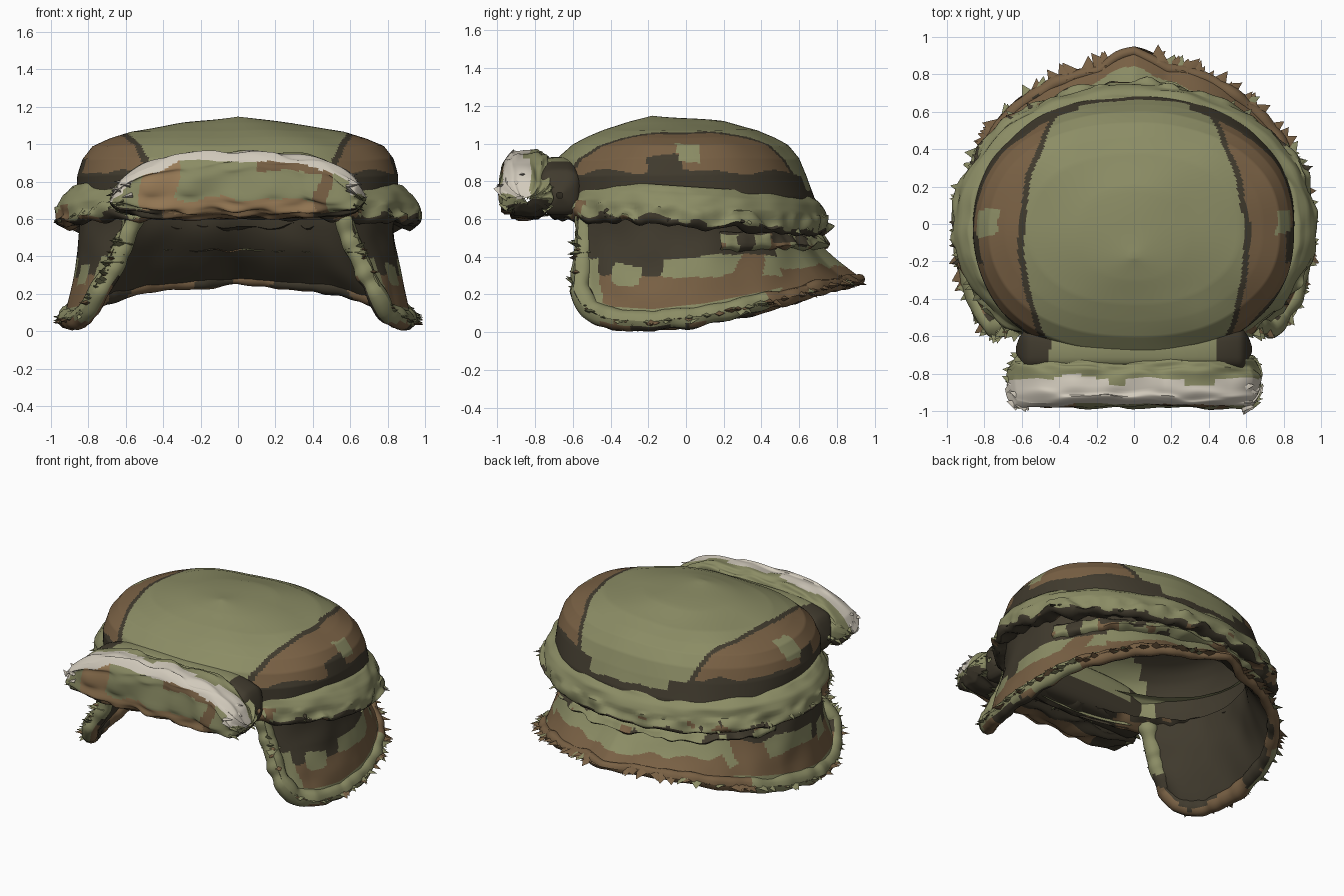
import bpy, bmesh, math, random
from mathutils import Vector, noise

random.seed(4)
cube = bpy.data.objects.get("Cube")
if cube:
    bpy.data.objects.remove(cube)

# Flat colours
OLIVE, BROWN, DARK, WHITE, TAN = range(5)
palette = {"olive cloth": (.26, .265, .13), "brown cloth": (.19, .118, .058),
           "dark cloth": (.052, .043, .027), "pale fur": (.64, .59, .5),
           "tan cloth": (.32, .2, .095)}
materials = []
for label, rgb in palette.items():
    mat = bpy.data.materials.new(label)
    mat.use_nodes = True
    mat.diffuse_color = (*rgb, 1)
    mat.node_tree.nodes["Principled BSDF"].inputs["Base Color"].default_value = (*rgb, 1)
    materials.append(mat)


def table(points, x):
    """Straight-line interpolation; each point is (x, value, ...)."""
    for a, b in zip(points, points[1:]):
        if x <= b[0]:
            k = max(0, (x - a[0]) / (b[0] - a[0]))
            return [p + (q - p) * k for p, q in zip(a[1:], b[1:])]
    return list(points[-1][1:])


def wob(p, freq=6, amount=.03):
    return noise.noise(Vector(p) * freq) * amount


def power(c, e):
    return math.copysign(abs(c) ** e, c)


def finish(name, bm, angle):
    mesh = bpy.data.meshes.new(name)
    bm.to_mesh(mesh)
    bm.free()
    for mat in materials:
        mesh.materials.append(mat)
    obj = bpy.data.objects.new(name, mesh)
    bpy.context.collection.objects.link(obj)
    bpy.ops.object.select_all(action="DESELECT")
    obj.select_set(True)
    bpy.context.view_layer.objects.active = obj
    bpy.ops.object.shade_smooth_by_angle(angle=math.radians(angle))


def surface(name, fn, nu, nv, rule):
    """Skin of fn(u, v), coloured face by face with rule(centre, u, v)."""
    bm = bmesh.new()
    grid = [[bm.verts.new(fn(i / nu, j / nv)) for j in range(nv + 1)] for i in range(nu + 1)]
    for i in range(nu):
        for j in range(nv):
            f = bm.faces.new((grid[i][j], grid[i + 1][j], grid[i + 1][j + 1], grid[i][j + 1]))
            f.material_index = rule(f.calc_center_median(), (i + .5) / nu, (j + .5) / nv)
    bmesh.ops.remove_doubles(bm, verts=bm.verts, dist=.0002)
    bmesh.ops.recalc_face_normals(bm, faces=bm.faces)
    finish(name, bm, 55)


def tufts(name, count, sample):
    """Broad ragged fur points; sample() gives (base, direction, length, colour)."""
    bm = bmesh.new()
    for _ in range(count):
        base, way, length, colour = sample()
        way = way.normalized()
        side = way.cross(Vector((0, 0, 1))).normalized() * length * .75
        other = way.cross(side) * .5
        tip = base + way * length
        tip = Vector((max(-.99, min(.99, tip.x)), min(.985, tip.y), max(.004, tip.z)))
        foot = base - way * .03
        ring = [bm.verts.new(foot + s) for s in (side, other, -side, -other)]
        top = bm.verts.new(tip)
        for a, b in zip(ring, ring[1:] + ring[:1]):
            bm.faces.new((a, b, top)).material_index = colour
    bmesh.ops.recalc_face_normals(bm, faces=bm.faces)
    finish(name, bm, 60)


# Crown: rings of (step, height, half width, front y, back y)
rings = [(0, .60, .85, -.69, .70), (.2, .72, .86, -.72, .68), (.36, .83, .855, -.72, .64),
         (.48, .92, .83, -.68, .60), (.58, .99, .78, -.60, .54), (.68, 1.03, .69, -.52, .47),
         (.78, 1.07, .57, -.43, .38), (.9, 1.115, .29, -.30, .20), (1, 1.15, 0, -.18, -.18)]


def crown_point(u, v, scale=1):
    z, rx, front, back = table(rings, v)
    a = u * math.tau
    x = rx * power(math.sin(a), .9)
    y = (front + back) / 2 + (back - front) / 2 * power(math.cos(a), .9)
    p = Vector((x * scale, y * scale, z * scale + (1 - scale) * .62))
    return p * (1 + wob(p, 3, .012))


def crown_colour(p, u, v):
    edge = .59 - .42 * (p.y + .08) ** 2
    x, y, z = abs(p.x) + wob(p, 5, .02), p.y + wob(p, 6), p.z + wob(p, 6)
    if p.z < (.83 if abs(p.x) > .3 else .765) + wob(p, 7, .02):
        return DARK
    if x < edge:
        return OLIVE
    if x < edge + .03:
        return DARK
    if -.05 < y < .08 and .9 < z < 1.01:
        return OLIVE
    return DARK if -.2 < y < -.04 and z < .94 or z < .855 else BROWN


surface("crown", crown_point, 300, 100, crown_colour)
surface("crown_lining", lambda u, v: crown_point(u, v, .95), 80, 24,
        lambda p, u, v: OLIVE if p.y < -.5 + wob(p, 4, .1) else DARK)

# Rolled band around the crown, sagging towards the back
band_section = [(0, -.06, .10), (.15, .02, .11), (.35, .08, .06), (.55, .11, -.02),
                (.72, .125, -.08), (.8, .09, -.11), (1, -.06, -.06)]


def band_point(u, v):
    out, up = table(band_section, v)
    a = u * math.tau
    c = math.cos(a)
    jag = wob((math.sin(a) * 2, c * 2, v), 4, .035) * (v > .5)
    out += jag + wob((math.sin(a), c, v), 5, .02)
    ry = .66 + out if c > 0 else .62 + out * .7
    return Vector(((.86 + out) * power(math.sin(a), .95), -.02 + ry * c, .665 - .045 * c + up + jag))


def band_colour(p, u, v):
    n = wob(p, 6, 1)
    if v > .7 + n * .12:
        return BROWN if n > .25 else DARK
    return BROWN if v > .5 and n > .42 else OLIVE


surface("rolled_band", band_point, 220, 26, band_colour)

# Ear and neck skirt, open at the front
OPEN = 137
hem = [(0, .28), (30, .245), (60, .155), (80, .09), (100, .055), (118, .07),
       (130, .12), (OPEN, .22)]


def skirt_point(deg, t, inset=0):
    low = table(hem, abs(deg))[0]
    a = math.radians(deg)
    c, k = math.cos(a), t ** 1.8
    rx = .84 + .09 * k - inset
    ry = (.68 + .23 * k if c > 0 else .68 + .05 * k) - inset
    x = rx * power(math.sin(a), 1 - .45 * t if c < 0 else 1 - .08 * k)
    if c > 0:
        ry += .09 * k * max(0, 1 - abs(deg) / 10)
    p = Vector((x, -.05 + ry * c, .63 + (low - .63) * t))
    return p + Vector((math.sin(a), c, 0)) * wob(p, 5, .018)


def skirt_colour(p, u, v):
    y, z = p.y + wob(p, 5, .06), p.z + wob(p, 6, .04)
    if z > (.41 if y < .5 else .46):
        return BROWN if .25 < y < .5 and .45 < z < .5 else DARK
    if y > .5:
        return OLIVE if z > .35 else BROWN
    if y < -.45 or v > .88:
        return OLIVE
    if -.37 < y < -.24 and .24 < z < .36:
        return OLIVE
    if z > .29:
        return DARK if y < -.15 else OLIVE if y < .26 or y > .42 else BROWN
    return BROWN


surface("ear_and_neck_skirt", lambda u, v: skirt_point((u * 2 - 1) * OPEN, v), 260, 60, skirt_colour)
surface("skirt_lining", lambda u, v: skirt_point((u * 2 - 1) * OPEN, v, .05), 80, 16,
        lambda p, u, v: DARK)


# Furry trim along the hem and up both front edges
def trim_path(u):
    s = u * 2 - 1
    if abs(s) < .76:
        return skirt_point(s / .76 * OPEN, 1, .02)
    return skirt_point(math.copysign(OPEN, s), 1 - (abs(s) - .76) / .24, .02)


def trim_frame(u):
    p = trim_path(u)
    along = (trim_path(min(1, u + .008)) - trim_path(max(0, u - .008))).normalized()
    out = Vector((p.x, p.y * 1.1, 0))
    out = (out - along * out.dot(along)).normalized()
    return p, out, along.cross(out)


def trim_point(u, v):
    p, out, up = trim_frame(u)
    a = v * math.tau
    r = .028 + .024 * min(1, abs(u - .5) * 4) + wob((u * 25, v, 0), 2, .016)
    q = p + out * math.cos(a) * r + up * math.sin(a) * r * 1.1
    return Vector((q.x, q.y, max(.004, q.z)))


def trim_colour(p, u, v):
    n = wob(p, 5, 1)
    inner = math.hypot(p.x, p.y) < math.hypot(*trim_path(u).xy) - .01
    if abs(u - .5) < .16:
        return DARK if inner and n > -.1 else BROWN
    if p.z < .05 + n * .05 or inner and p.z < .3:
        return DARK if n < -.2 else BROWN
    return BROWN if n > .42 else OLIVE


surface("hem_trim", trim_point, 260, 12, trim_colour)


def hem_tuft():
    u = random.uniform(.04, .96)
    p, out, up = trim_frame(u)
    way = out + Vector((random.uniform(-.6, .6), random.uniform(-.5, .5), random.uniform(-.5, .1)))
    back = abs(u - .5) < .17
    colour = random.choice((BROWN, BROWN, BROWN, OLIVE) if back else (OLIVE, OLIVE, BROWN))
    return p + out * .02, way, random.uniform(.04, .085), colour


def band_tuft():
    p = band_point(random.uniform(.04, .96), random.uniform(.6, .74))
    way = Vector((p.x, p.y, random.uniform(-.8, -.1)))
    return p, way, random.uniform(.02, .04), random.choice((OLIVE, OLIVE, OLIVE, DARK))


tufts("hem_fur", 150, hem_tuft)
tufts("band_fur", 45, band_tuft)


# Ragged fold of cloth at the nape, below the band
def fold_point(u, v):
    a = (u * 2 - 1) * 1.25
    out, up = table([(0, -.03, .04), (.4, .05, .02), (.7, .10, -.03), (1, -.02, -.06)], v)
    out = out * math.cos(a * 1.1) + wob((u * 12, v, 2), 2, .035)
    return Vector(((.85 + out) * math.sin(a), -.05 + (.72 + out) * math.cos(a),
                   .49 + up + wob((u * 12, v, 5), 2, .02)))


surface("nape_fold", fold_point, 140, 12,
        lambda p, u, v: DARK if wob(p, 6, 1) < -.1 or v < .3 else BROWN if wob(p, 5, 1) > .2 else OLIVE)


# Turned-up front flap with a pale fur edge
def flap_limits(x):
    k = min(1, abs(x) / .68)
    return .605 + .05 * k ** 6, .955 - .2 * k ** 4


def flap_point(u, v):
    x = (u * 2 - 1) * .68
    low, high = flap_limits(x)
    close = min(1, (1 - abs(u * 2 - 1)) * 14 + .02) ** .4
    a = v * math.tau
    z = (low + high) / 2 + (high - low) / 2 * power(math.sin(a), .6) * close
    y = -.845 + .135 * power(math.cos(a), .6) * close
    rough = Vector((x * 2, math.cos(a), math.sin(a)))
    return Vector((x + wob(rough, 3, .02), y + wob(rough, 3, .02), z + wob(rough, 3, .03)))


def flap_colour(p, u, v):
    low, high = flap_limits(p.x)
    x, n = p.x + wob(p, 5, .07), wob(p, 6, .04)
    if p.y > -.83 + n:
        return DARK if p.z < low + .05 else OLIVE
    if p.z > high - .055 + n or abs(x) > .59 and p.z > .72 + n:
        return WHITE
    if p.z < low + .03 + n * .5:
        return DARK if abs(x) > .4 else BROWN
    if abs(x) > .5:
        return OLIVE
    if x > .1 and p.z > .85 + n or x > .44:
        return BROWN
    return OLIVE if x > -.33 and p.z > .71 + n else TAN


surface("front_flap", flap_point, 220, 90, flap_colour)


# Padding that joins the front flap to the crown
def bridge_point(u, v):
    x, a = (u * 2 - 1) * .63, v * math.tau
    high = .93 - .1 * abs(x / .63) ** 4
    close = min(1, (1 - abs(u * 2 - 1)) * 12 + .02) ** .5
    return Vector((x, -.67 + .11 * power(math.cos(a), .6) * close,
                   (high + .62) / 2 + (high - .62) / 2 * power(math.sin(a), .6) * close))


surface("flap_bridge", bridge_point, 80, 32,
        lambda p, u, v: OLIVE if abs(p.x) < .44 + wob(p, 7) and p.z > .75 else DARK)


def flap_tuft():
    side = random.choice((-1, 1))
    p = flap_point(.5 + side * random.uniform(.44, .495), random.random())
    return (p, Vector((side, random.uniform(-.3, .5), random.uniform(-.7, .3))),
            random.uniform(.02, .045), WHITE if p.y < -.83 and p.z > .72 else OLIVE)


tufts("flap_fur", 36, flap_tuft)
